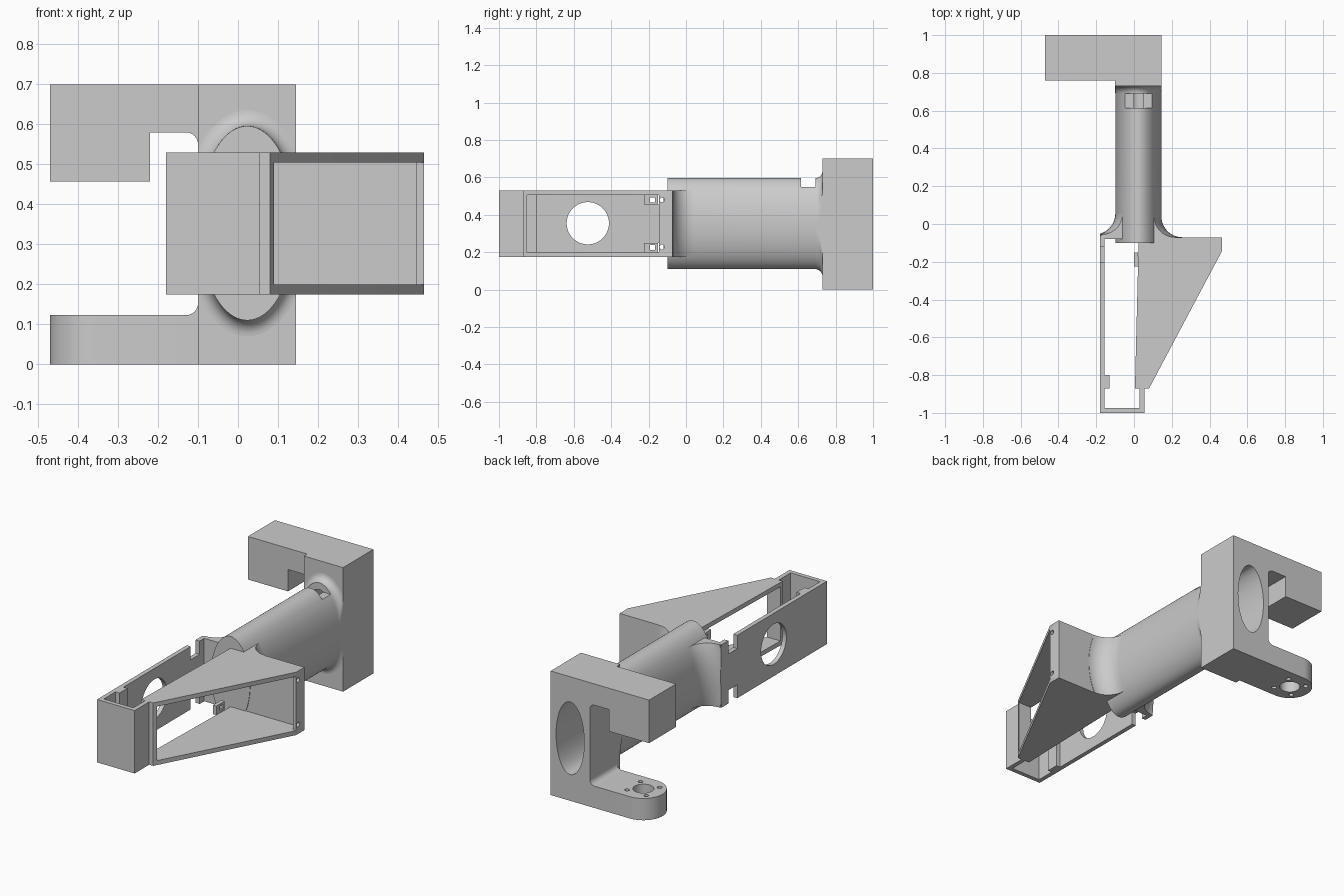
import bpy, bmesh, math
from math import sin, cos, pi, sqrt

if "Cube" in bpy.data.objects:
    bpy.data.objects.remove(bpy.data.objects["Cube"])

CX, CZ, RX, RZ = 0.023, 0.353, 0.122, 0.243   # tube axis and radii
Z0, Z1 = 0.175, 0.53                          # tray height range


def loft(name, rings):
    """Closed skin through equal-length rings, capped at both ends."""
    bm = bmesh.new()
    vs = [[bm.verts.new(p) for p in r] for r in rings]
    n = len(rings[0])
    for a, b in zip(vs, vs[1:]):
        for i in range(n):
            j = (i + 1) % n
            bm.faces.new((a[i], a[j], b[j], b[i]))
    bm.faces.new(vs[0])
    bm.faces.new(vs[-1])
    bmesh.ops.recalc_face_normals(bm, faces=bm.faces)
    me = bpy.data.meshes.new(name)
    bm.to_mesh(me)
    bm.free()
    ob = bpy.data.objects.new(name, me)
    bpy.context.collection.objects.link(ob)
    return ob


def prism(name, pts, axis, lo, hi):
    """Extrude a 2D outline along an axis."""
    put = {'x': lambda a, b, t: (t, a, b),
           'y': lambda a, b, t: (a, t, b),
           'z': lambda a, b, t: (a, b, t)}[axis]
    return loft(name, [[put(a, b, t) for a, b in pts] for t in (lo, hi)])


def box(name, x0, x1, y0, y1, z0, z1):
    return prism(name, [(x0, y0), (x1, y0), (x1, y1), (x0, y1)], 'z', z0, z1)


def arc(cx, cy, rx, ry, a0, a1, n):
    return [(cx + rx * cos(a0 + (a1 - a0) * i / n), cy + ry * sin(a0 + (a1 - a0) * i / n))
            for i in range(n + 1)]


def disc(cx, cy, rx, ry=None, n=48):
    return arc(cx, cy, rx, ry or rx, 0, 2 * pi, n)[:-1]


def cut(ob, *cutters):
    """Subtract cutters from an object and remove them."""
    bpy.context.view_layer.objects.active = ob
    for c in cutters:
        c.hide_render = True
        m = ob.modifiers.new("cut", 'BOOLEAN')
        m.operation, m.solver, m.object = 'DIFFERENCE', 'EXACT', c
        bpy.ops.object.modifier_apply(modifier=m.name)
        bpy.data.objects.remove(c)


def bore():
    return prism("bore_cutter", disc(CX, CZ, 0.088, 0.205, 64), 'y', 0.06, 1.05)


# Oval tube with a flare into the end block, a bore and a top slot
rings = []
stations = [(-0.10, 0)] + [(0.69 + 0.04 * sin(a), 0.04 * (1 - cos(a)))
                           for a in (i * pi / 16 for i in range(9))]
for y, g in stations:
    rings.append([(min(max(x, -0.10), 0.145), y, z)
                  for x, z in disc(CX, CZ, RX + g, RZ + g, 72)])
tube = loft("oval_tube", rings)
cut(tube, bore(), box("slot_cutter", -0.2, 0.2, 0.615, 0.692, 0.55, 0.7))

# End block
block = box("end_block", -0.10, 0.145, 0.73, 1.0, 0, 0.70)
cut(block, bore())

# Hooked upper arm
prism("upper_arm", [(-0.47, 0.70), (-0.10, 0.70)]
      + arc(-0.13, 0.55, 0.03, 0.03, 0, pi / 2, 8)
      + [(-0.22, 0.58), (-0.22, 0.457), (-0.47, 0.457)], 'y', 0.76, 1.0)

# Rounded lower arm with mounting holes
arm = prism("lower_arm", [(-0.10, 0.76), (-0.10, 1.0)]
            + arc(-0.35, 0.88, 0.12, 0.12, pi / 2, 3 * pi / 2, 32), 'z', 0, 0.123)
cut(arm, prism("hole_cutter", disc(-0.35, 0.88, 0.054), 'z', -0.1, 0.3),
    *[prism("screw_cutter", disc(-0.35 + 0.06 * i, 0.88 + 0.06 * j, 0.013, n=16), 'z', -0.1, 0.3)
      for i in (-1, 1) for j in (-1, 1)])
prism("lower_arm_fillet", arc(-0.13, 0.153, 0.03, 0.03, -pi / 2, 0, 8) + [(-0.10, 0.123)],
      'y', 0.76, 1.0)

# Collar blending the tube into the tray
R, rings = 0.11, []
for k in range(17):
    z = Z0 + (Z1 - Z0) * k / 16
    w = RX * sqrt(1 - ((z - CZ) / RZ) ** 2)
    right = arc(CX + w + R, 0.04, R, R, 1.5 * pi, pi, 12)
    left = arc(CX - w - R, 0.055, R, R, 0, -pi / 2, 12)
    outline = right + left + [(-0.18, -0.08), (CX + w + R, -0.08)]
    rings.append([(max(x, -0.18), y, z) for x, y in outline])
loft("tube_collar", rings)

# Left tray wall with round window and corner notches
wall = box("tray_left_wall", -0.18, -0.155, -1.0, -0.06, Z0, Z1)
cut(wall, prism("window_cutter", disc(-0.525, 0.355, 0.113, n=64), 'x', -0.3, 0),
    box("notch_cutter", -0.3, 0, -0.20, -0.12, 0.455, 0.6),
    box("notch_cutter", -0.3, 0, -0.20, -0.12, 0.1, 0.25))
box("tray_wall_rib", -0.155, -0.13, -0.87, -0.80, Z0, Z1)

# Tray front wall and short return
prism("tray_front", [(-0.18, -1.0), (0.055, -1.0), (0.055, -0.87), (0.03, -0.87),
                     (0.03, -0.975), (-0.18, -0.975)], 'z', Z0, Z1)

# Wedge: two plates, back wall, front wall, drilled side wall
wedge = [(0.025, -0.072), (0.465, -0.072), (0.465, -0.145), (0.08, -0.87), (0.005, -0.87)]
for side, lo, hi in (("bottom", Z0, 0.20), ("top", 0.505, Z1)):
    prism("wedge_" + side + "_plate", wedge, 'z', lo, hi)
box("wedge_back_wall", 0.02, 0.465, -0.097, -0.072, Z0, Z1)
prism("wedge_front_wall", [(0.005, -0.87), (0.08, -0.87), (0.09, -0.85), (0.005, -0.85)],
      'z', Z0, Z1)
side = box("wedge_side_wall", 0.445, 0.465, -0.145, -0.072, Z0, Z1)
cut(side, *[prism("screw_cutter", disc(-0.128, z, 0.013, n=16), 'x', 0.3, 0.6)
            for z in (0.228, 0.48)])

# Small drilled tabs inside the wedge
for z in (0.2, 0.455):
    tab = box("wedge_tab", 0.0, 0.022, -0.225, -0.15, z, z + 0.05)
    cut(tab, box("tab_cutter", -0.1, 0.1, -0.193, -0.167, z + 0.012, z + 0.038))

# Smooth curved faces, crisp edges
bpy.ops.object.select_all(action='SELECT')
bpy.ops.object.shade_smooth_by_angle(angle=math.radians(30))
